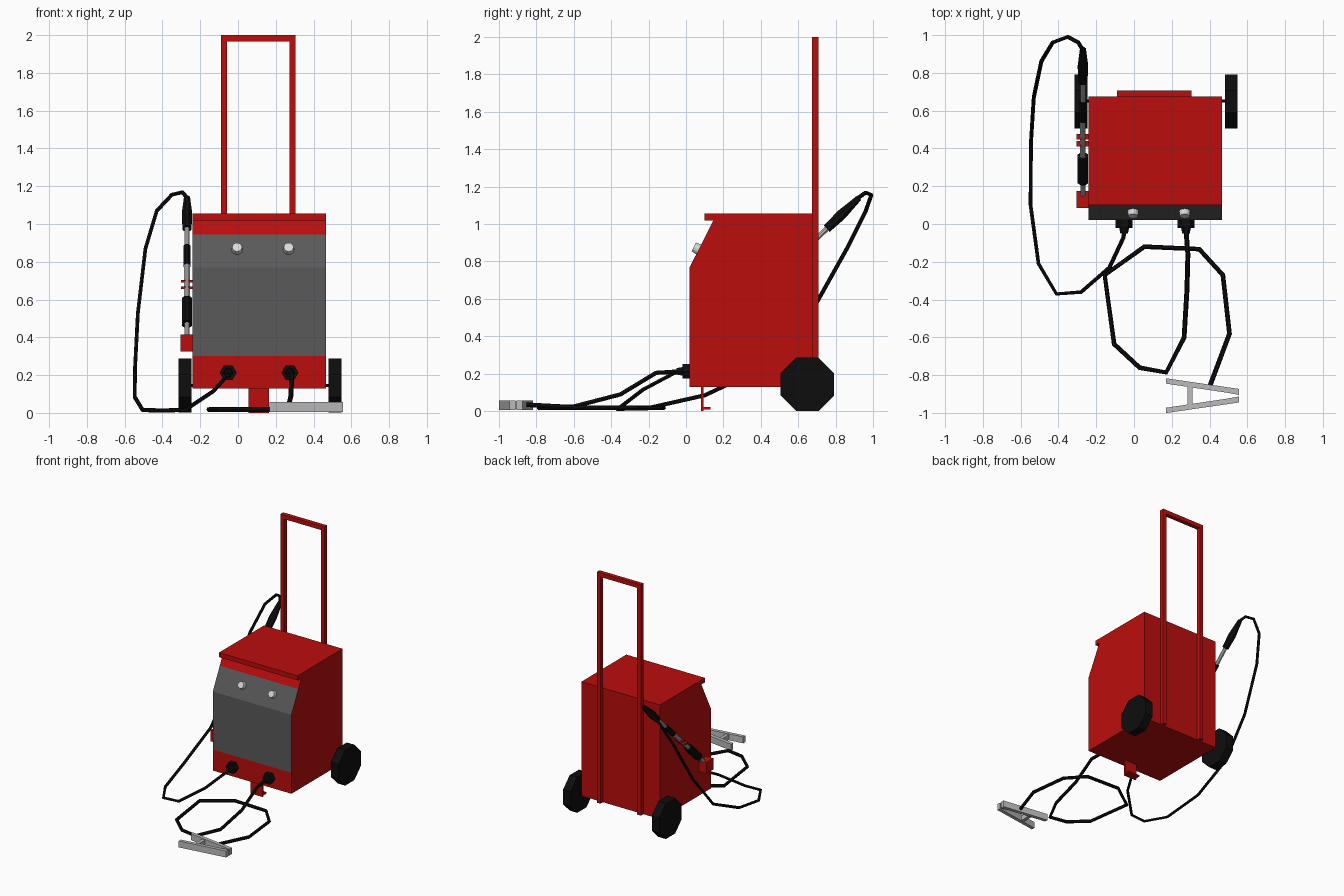
import bpy, bmesh, math
from mathutils import Vector, Matrix

if "Cube" in bpy.data.objects:
    bpy.data.objects.remove(bpy.data.objects["Cube"])


def material(name, *rgb):
    m = bpy.data.materials.new(name)
    m.diffuse_color = (*rgb, 1)
    m.use_nodes = True
    m.node_tree.nodes["Principled BSDF"].inputs["Base Color"].default_value = m.diffuse_color
    return m


RED = material("red paint", 0.5, 0.004, 0.004)
GREY = material("panel grey", 0.1, 0.1, 0.1)
BLACK = material("black rubber", 0.004, 0.004, 0.004)
METAL = material("light metal", 0.5, 0.5, 0.5)
STEEL = material("knob white", 0.7, 0.7, 0.7)


def finish(name, bm, *mats):
    bmesh.ops.recalc_face_normals(bm, faces=bm.faces)
    me = bpy.data.meshes.new(name)
    bm.to_mesh(me)
    bm.free()
    for m in mats:
        me.materials.append(m)
    ob = bpy.data.objects.new(name, me)
    bpy.context.collection.objects.link(ob)
    return ob


def box(name, lo, hi, mat):
    bm = bmesh.new()
    lo, hi = Vector(lo), Vector(hi)
    bmesh.ops.create_cube(bm, size=1, matrix=Matrix.Translation((lo + hi) / 2)
                          @ Matrix.Diagonal((*(hi - lo), 1)))
    return finish(name, bm, mat)


def prism(name, points, depth, mat):
    """Extrude a closed outline along the vector depth."""
    bm = bmesh.new()
    face = bm.faces.new([bm.verts.new(p) for p in points])
    ext = bmesh.ops.extrude_face_region(bm, geom=[face])
    bmesh.ops.translate(bm, vec=depth, verts=[v for v in ext["geom"] if isinstance(v, bmesh.types.BMVert)])
    return finish(name, bm, *mat)


def rod(name, a, b, r1, r2, mat, sides=8, spin=0):
    """Tapered cylinder from a to b."""
    a, b = Vector(a), Vector(b)
    d = b - a
    bm = bmesh.new()
    rot = d.to_track_quat('Z', 'Y').to_matrix().to_4x4()
    bmesh.ops.create_cone(bm, cap_ends=True, segments=sides, radius1=r1, radius2=r2, depth=d.length,
                          matrix=Matrix.Translation((a + b) / 2) @ rot @ Matrix.Rotation(math.radians(spin), 4, 'Z'))
    return finish(name, bm, mat)


def cable(name, points, radius):
    cu = bpy.data.curves.new(name, 'CURVE')
    cu.dimensions = '3D'
    cu.bevel_depth, cu.bevel_resolution, cu.use_fill_caps = radius, 1, True
    sp = cu.splines.new('POLY')
    sp.points.add(len(points) - 1)
    for p, co in zip(sp.points, points):
        p.co = (*co, 1)
    sp.use_smooth = False
    cu.materials.append(BLACK)
    ob = bpy.data.objects.new(name, cu)
    bpy.context.collection.objects.link(ob)
    bpy.ops.object.select_all(action='DESELECT')
    ob.select_set(True)
    bpy.context.view_layer.objects.active = ob
    bpy.ops.object.convert(target='MESH')


# Cabinet: side profile (y, z), front panel coloured by height
profile = [(0.02, 0.13), (0.02, 0.30), (0.02, 0.77), (0.109, 0.945), (0.145, 1.018),
           (0.10, 1.018), (0.10, 1.055), (0.675, 1.055), (0.675, 0.13)]
body = prism("cabinet", [(-0.24, y, z) for y, z in profile], (0.705, 0, 0), (RED, GREY))
for f in body.data.polygons:
    if f.normal.y < -0.5 and 0.3 < f.center.z < 0.945:
        f.material_index = 1

# Pull handle with rails down the back
for side, x in (("left", -0.09), ("right", 0.272)):
    box(f"handle_rail_{side}", (x, 0.672, 0.13), (x + 0.033, 0.707, 1.967), RED)
box("handle_grip", (-0.09, 0.672, 1.967), (0.305, 0.707, 2.0), RED)

# Wheels and axle
rod("axle", (-0.27, 0.65, 0.144), (0.5, 0.65, 0.144), 0.008, 0.008, BLACK)
for side, x in (("left", -0.315), ("right", 0.48)):
    rod(f"wheel_{side}", (x, 0.648, 0.144), (x + 0.068, 0.648, 0.144), 0.155, 0.155, BLACK, 8, 22.5)

# Front foot
box("foot_post", (0.055, 0.08, 0.0), (0.165, 0.093, 0.13), RED)
box("foot_plate", (0.055, 0.08, 0.01), (0.165, 0.13, 0.022), RED)

# Control knobs on the sloped panel
n = Vector((0, -0.891, 0.454))
for i, x in enumerate((-0.005, 0.268)):
    base = Vector((x, 0.068, 0.864))
    rod(f"knob_{i}", base - n * 0.005, base + n * 0.03, 0.03, 0.026, STEEL, 12)

# Cable plugs
for i, x in enumerate((-0.052, 0.275)):
    rod(f"plug_{i}", (x, 0.03, 0.213), (x, -0.02, 0.213), 0.045, 0.045, BLACK, 6, 30)
    rod(f"plug_stub_{i}", (x, -0.02, 0.213), (x, -0.05, 0.213), 0.026, 0.02, BLACK, 6, 30)

# Cables
cable("ground_cable", [
    (0.275, -0.03, 0.213), (0.285, -0.16, 0.205), (0.28, -0.35, 0.09), (0.265, -0.60, 0.025),
    (0.17, -0.785, 0.018), (0.03, -0.76, 0.018), (-0.105, -0.635, 0.018), (-0.155, -0.27, 0.018),
    (0.055, -0.12, 0.018), (0.345, -0.133, 0.018), (0.47, -0.27, 0.018), (0.505, -0.58, 0.02),
    (0.40, -0.86, 0.035)], 0.013)
cable("torch_cable", [
    (-0.052, -0.03, 0.213), (-0.055, -0.07, 0.2), (-0.13, -0.23, 0.115), (-0.28, -0.36, 0.015),
    (-0.41, -0.37, 0.013), (-0.505, -0.21, 0.015), (-0.547, 0.10, 0.085), (-0.545, 0.43, 0.24),
    (-0.53, 0.67, 0.53), (-0.49, 0.86, 0.87), (-0.43, 0.96, 1.07), (-0.35, 0.99, 1.155),
    (-0.295, 0.96, 1.168), (-0.27, 0.92, 1.14)], 0.011)

# Ground clamp: two mirrored jaws and a cross piece
for side, s in (("back", 1), ("front", -1)):
    jaw = [(0.168, 0.092), (0.555, 0.036), (0.555, 0.004), (0.49, 0.016), (0.168, 0.064)]
    prism(f"clamp_jaw_{side}", [(x, -0.908 + s * y, 0.006) for x, y in jaw], (0, 0, 0.052), (METAL,))
box("clamp_hinge", (0.283, -0.96, 0.012), (0.31, -0.856, 0.052), METAL)

# Torch hung on the left side, sections given by height along its axis
A, B = Vector((-0.27, 0.15, 0.40)), Vector((-0.27, 0.93, 1.145))


def on_axis(z):
    return A.lerp(B, (z - A.z) / (B.z - A.z))


sections = [("torch_tip", 0.36, 0.47, 0.015, 0.015, METAL),
            ("torch_nozzle_sleeve", 0.47, 0.60, 0.03, 0.03, BLACK),
            ("torch_neck", 0.60, 0.78, 0.016, 0.016, METAL),
            ("torch_collar", 0.78, 0.88, 0.021, 0.021, BLACK),
            ("torch_tube", 0.88, 0.99, 0.015, 0.015, METAL),
            ("torch_grip", 0.975, 1.05, 0.025, 0.03, BLACK),
            ("torch_grip_end", 1.05, 1.14, 0.03, 0.017, BLACK)]
for name, z1, z2, r1, r2, mat in sections:
    rod(name, on_axis(z1), on_axis(z2), r1, r2, mat, 8, 22.5)

# Torch holders on the cabinet side
box("torch_cup", (-0.305, 0.085, 0.325), (-0.235, 0.175, 0.415), RED)
for i, z in enumerate((0.662, 0.697)):
    c = on_axis(z)
    box(f"torch_clip_{i}", (-0.303, c.y - 0.015, z - 0.007), (-0.235, c.y + 0.015, z + 0.007), RED)
